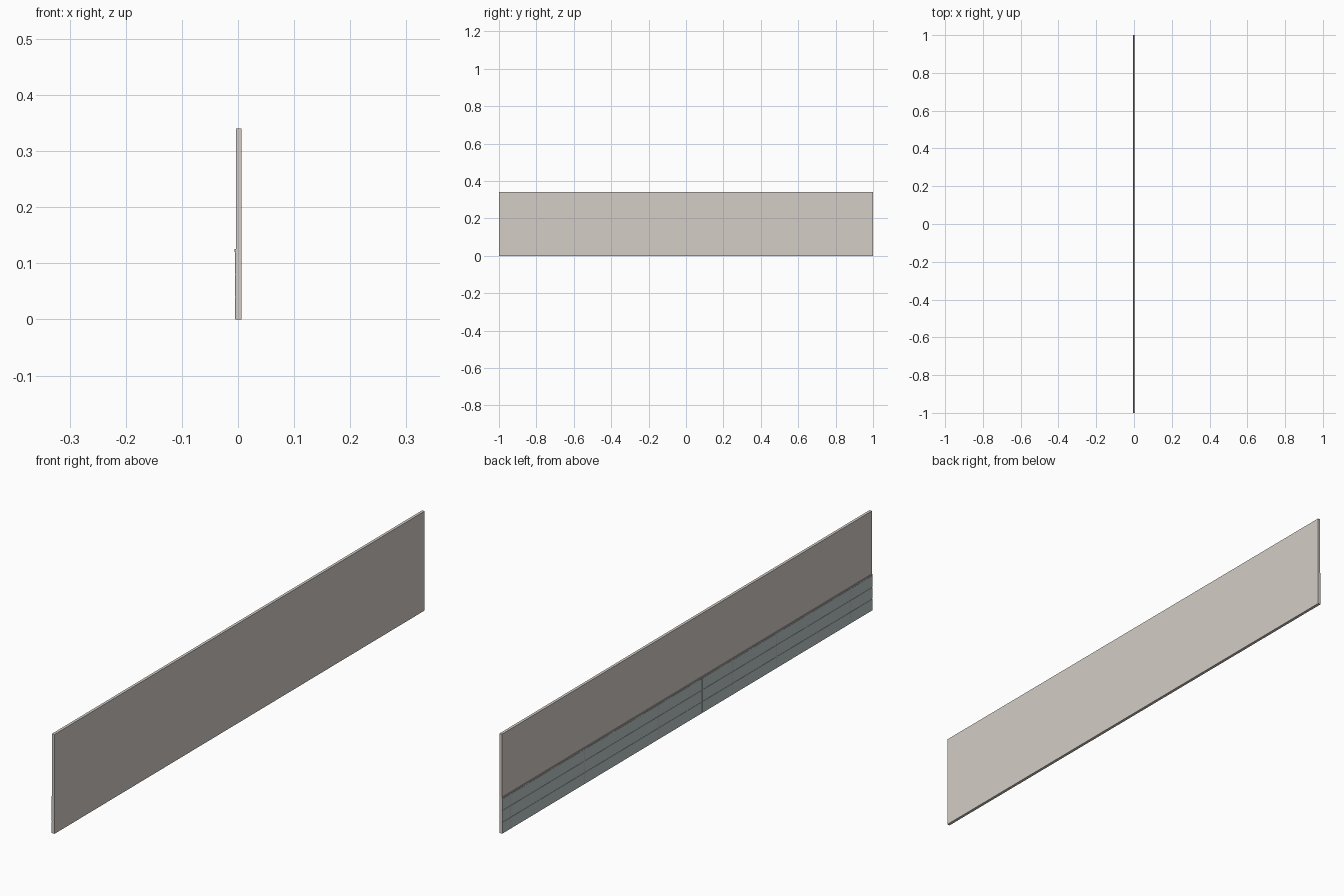
import bpy, bmesh
from mathutils import Matrix, Vector

if "Cube" in bpy.data.objects:
    bpy.data.objects.remove(bpy.data.objects["Cube"])

WALL_BACK, WALL_FACE, TILE_FACE = 0.006, -0.0035, -0.0055
GAP = 0.002


def material(name, rgb):
    m = bpy.data.materials.new(name)
    m.diffuse_color = (*rgb, 1)
    m.use_nodes = True
    m.node_tree.nodes["Principled BSDF"].inputs["Base Color"].default_value = m.diffuse_color
    return m


def boxes(name, spans, mat):
    """One object made of axis-aligned boxes given as (low corner, high corner)."""
    bm = bmesh.new()
    for lo, hi in spans:
        lo, hi = Vector(lo), Vector(hi)
        mtx = Matrix.Translation((lo + hi) / 2) @ Matrix.Diagonal((*(hi - lo), 1))
        bmesh.ops.create_cube(bm, size=1, matrix=mtx)
    me = bpy.data.meshes.new(name)
    bm.to_mesh(me)
    bm.free()
    me.materials.append(mat)
    ob = bpy.data.objects.new(name, me)
    bpy.context.collection.objects.link(ob)
    return ob


plaster = material("plaster", (0.66, 0.61, 0.57))
ceramic = material("ceramic", (0.50, 0.58, 0.57))
grout_mat = material("grout", (0.40, 0.43, 0.42))
trim_mat = material("trim", (0.45, 0.43, 0.41))

# Wall slab
boxes("wall", [((WALL_FACE, -1, 0), (WALL_BACK, 1, 0.34))], plaster)

# Thin grout bed behind the tiles
boxes("grout_bed", [((WALL_FACE - 0.001, -1, 0), (WALL_FACE, 1, 0.12))], grout_mat)

# Three rows of tiles with irregular column joints
joints = [1, 0.957, 0.797, 0.557, 0.397, 0.157, 0, -0.08, -0.243,
          -0.40, -0.483, -0.643, -0.883, -1]
tiles = []
for row in range(3):
    z0, z1 = row * 0.04 + GAP / 2, (row + 1) * 0.04 - GAP / 2
    for a, b in zip(joints, joints[1:]):
        top = a if a == 1 else a - GAP / 2
        low = b if b == -1 else b + GAP / 2
        tiles.append(((TILE_FACE, low, z0), (WALL_FACE - 0.001, top, z1)))
boxes("wall_tiles", tiles, ceramic)

# Slim capping strip above the tiles
boxes("top_trim", [((-0.006, -1, 0.12), (WALL_FACE, 1, 0.125))], trim_mat)
